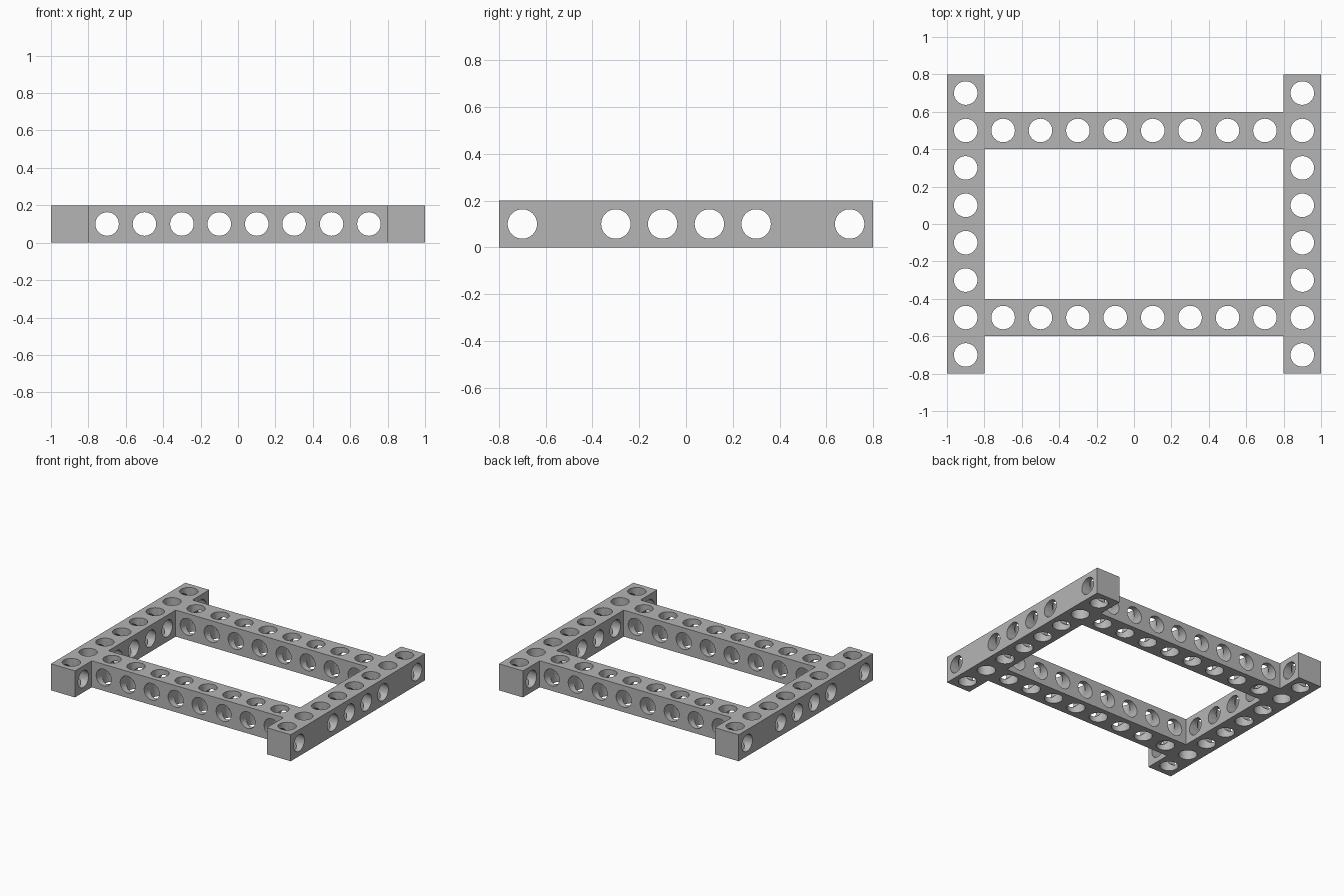
import bpy
import bmesh
import math
from mathutils import Matrix, Vector

cube = bpy.data.objects.get("Cube")
if cube:
    bpy.data.objects.remove(cube, do_unlink=True)

UNIT = 0.2           # beam thickness and hole spacing
HOLE_RADIUS = 0.063
PITCH = [UNIT * (i - 3.5) for i in range(8)]

grey = bpy.data.materials.new("plain grey")
grey.use_nodes = True
colour = (0.46, 0.46, 0.46, 1)
grey.diffuse_color = colour
grey.node_tree.nodes["Principled BSDF"].inputs["Base Color"].default_value = colour


def mesh_object(name, bm):
    mesh = bpy.data.meshes.new(name)
    bm.to_mesh(mesh)
    bm.free()
    obj = bpy.data.objects.new(name, mesh)
    bpy.context.collection.objects.link(obj)
    return obj


def box(name, centre, size):
    bm = bmesh.new()
    bmesh.ops.create_cube(bm, size=1, matrix=Matrix.Translation(centre) @ Matrix.Diagonal((*size, 1)))
    return mesh_object(name, bm)


def hole_cutter(name, centres, turn):
    """A row of parallel cylinders; turn is the rotation away from z."""
    bm = bmesh.new()
    for c in centres:
        bmesh.ops.create_cone(bm, cap_ends=True, segments=32, radius1=HOLE_RADIUS,
                              radius2=HOLE_RADIUS, depth=UNIT * 2,
                              matrix=Matrix.Translation(c) @ turn)
    cutter = mesh_object(name, bm)
    cutter.hide_render = True
    return cutter


def beam(name, centre, along, turn, cross_positions):
    """A square beam with vertical holes all along and cross holes where given."""
    centre = Vector(centre)
    size = Vector((UNIT, UNIT, UNIT)) + along * UNIT * 7
    obj = box(name, centre, size)
    cutters = [
        hole_cutter("vertical_cutter", [centre + along * p for p in PITCH], Matrix.Identity(4)),
        hole_cutter("cross_cutter", [centre + along * p for p in cross_positions], turn),
    ]
    for cutter in cutters:
        mod = obj.modifiers.new("holes", "BOOLEAN")
        mod.operation = "DIFFERENCE"
        mod.solver = "EXACT"
        mod.object = cutter
    # Bake the holes, then discard the cutters
    graph = bpy.context.evaluated_depsgraph_get()
    drilled = bpy.data.meshes.new_from_object(obj.evaluated_get(graph))
    obj.modifiers.clear()
    obj.data = drilled
    for cutter in cutters:
        bpy.data.objects.remove(cutter, do_unlink=True)
    obj.data.materials.clear()
    obj.data.materials.append(grey)
    bpy.ops.object.select_all(action="DESELECT")
    obj.select_set(True)
    bpy.context.view_layer.objects.active = obj
    bpy.ops.object.shade_smooth_by_angle(angle=math.radians(30))


X, Y = Vector((1, 0, 0)), Vector((0, 1, 0))
turn_to_x = Matrix.Rotation(math.pi / 2, 4, "Y")
turn_to_y = Matrix.Rotation(math.pi / 2, 4, "X")

# Side beams stay solid where the cross beams meet them
open_positions = [p for i, p in enumerate(PITCH) if i not in (1, 6)]
for name, side in (("left_beam", 1), ("right_beam", -1)):
    beam(name, (side * 0.9, 0, UNIT / 2), Y, turn_to_x, open_positions)

# Cross beams
for name, side in (("front_beam", -1), ("back_beam", 1)):
    beam(name, (0, side * 0.5, UNIT / 2), X, turn_to_y, PITCH)
